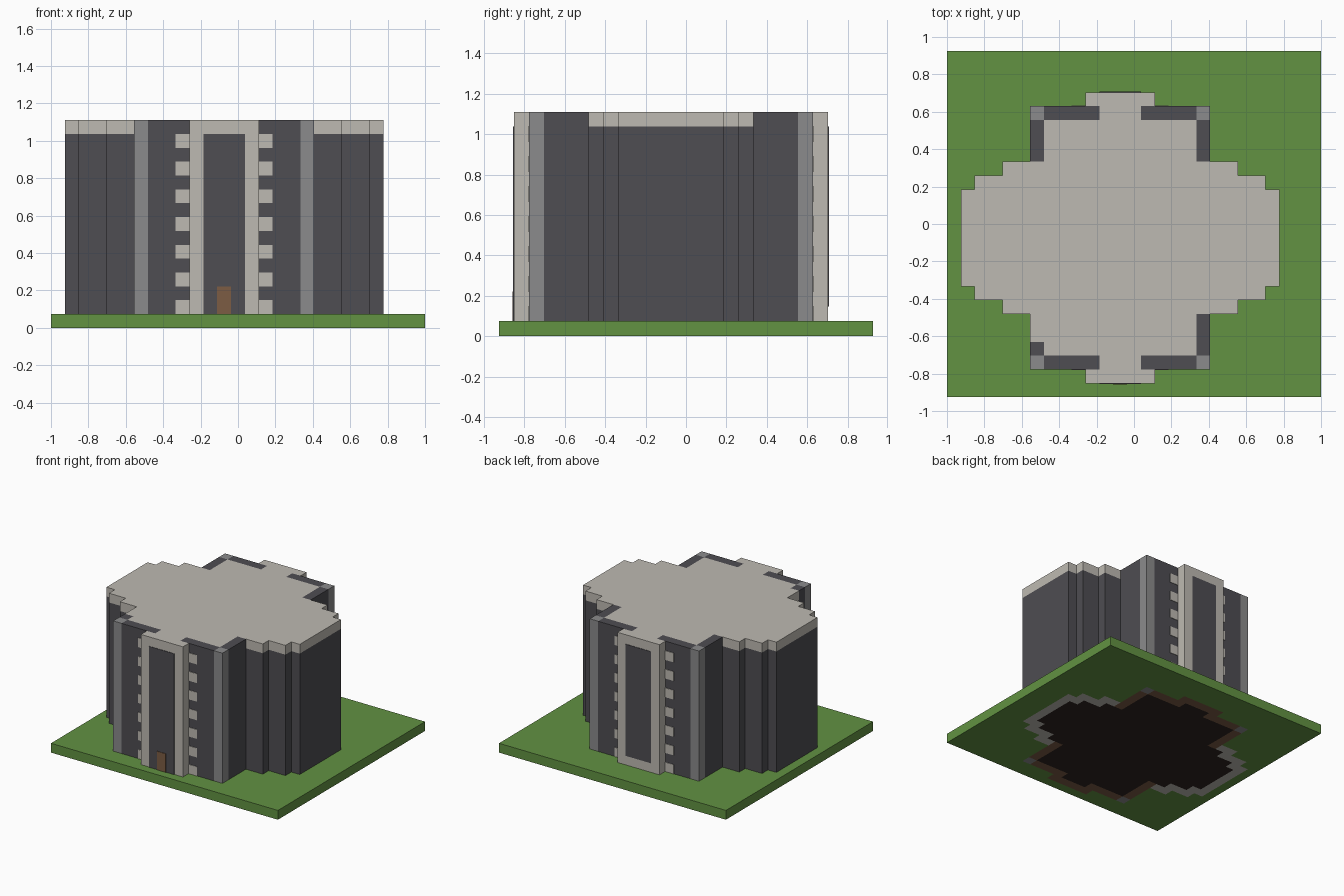
import bpy
import bmesh

if "Cube" in bpy.data.objects:
    bpy.data.objects.remove(bpy.data.objects["Cube"])

U = 2 / 27            # one building block
NX, NY, TOP = 27, 25, 15
PLATE = 0.05          # painted plate thickness, in blocks


def material(name, rgb):
    lin = [(c / 255 / 12.92) if c < 11 else ((c / 255 + 0.055) / 1.055) ** 2.4 for c in rgb]
    mat = bpy.data.materials.new(name)
    mat.use_nodes = True
    mat.diffuse_color = (*lin, 1)
    mat.node_tree.nodes["Principled BSDF"].inputs["Base Color"].default_value = (*lin, 1)
    return mat


GRASS = material("grass green", (98, 146, 66))
STONE = material("pale stone", (190, 186, 178))
DARK = material("dark cladding", (78, 77, 82))
GREY = material("mid grey", (139, 139, 140))
WOOD = material("brown wood", (124, 92, 68))
FLOOR = material("dark floor", (44, 35, 31))


def finish(name, bm, mats):
    """Scale block units to the model frame and make the object."""
    for v in bm.verts:
        v.co = ((v.co.x - NX / 2) * U, (v.co.y - NY / 2) * U, v.co.z * U)
    bmesh.ops.recalc_face_normals(bm, faces=bm.faces)
    mesh = bpy.data.meshes.new(name)
    bm.to_mesh(mesh)
    bm.free()
    for m in mats:
        mesh.materials.append(m)
    obj = bpy.data.objects.new(name, mesh)
    bpy.context.collection.objects.link(obj)


def add_prism(bm, outline, low, high):
    face = bm.faces.new([bm.verts.new((x, y, low)) for x, y in outline])
    new = bmesh.ops.extrude_face_region(bm, geom=[face], use_keep_orig=True)["geom"]
    for v in new:
        if isinstance(v, bmesh.types.BMVert):
            v.co.z = high


def prism(name, outline, low, high, mat):
    bm = bmesh.new()
    add_prism(bm, outline, low, high)
    finish(name, bm, [mat])


def rect(x0, x1, y0, y1):
    return [(x0, y0), (x1, y0), (x1, y1), (x0, y1)]


def flip_x(points):
    return [(25 - x, y) for x, y in points]


def flip_y(points):
    return [(x, 23 - y) for x, y in points]


# Lawn slab, with the building's footprint coloured on its underside
FOOTPRINT = [(10, 15, 1, 22), (6, 19, 2, 21), (4, 21, 6, 17), (2, 23, 7, 16), (1, 24, 8, 15)]


def inside(x, y):
    return any(a < x < b and c < y < d for a, b, c, d in FOOTPRINT)


def underside(x, y):
    if not inside(x, y):
        return 0
    if all(inside(x + dx, y + dy) for dx in (-1, 0, 1) for dy in (-1, 0, 1)):
        return 3
    if (6 < x < 7 or 18 < x < 19) and (y < 3 or y > 20):
        return 4
    return 2 if 6 < x < 19 else 1


bm = bmesh.new()
bmesh.ops.create_grid(bm, x_segments=NX, y_segments=NY, size=0.5)
for v in bm.verts:
    v.co = (round((v.co.x + 0.5) * NX), round((v.co.y + 0.5) * NY), 0)
bottom = list(bm.faces)
made = bmesh.ops.extrude_face_region(bm, geom=bottom, use_keep_orig=True)["geom"]
for v in made:
    if isinstance(v, bmesh.types.BMVert):
        v.co.z = 1
for f in bottom:
    c = f.calc_center_median()
    f.material_index = underside(c.x, c.y)
bmesh.ops.dissolve_limit(bm, angle_limit=0.01, verts=bm.verts, edges=bm.edges, delimit={'MATERIAL'})
finish("lawn", bm, [GRASS, STONE, WOOD, FLOOR, GREY])

# Central core
prism("core", rect(7, 18, 3, 20), 1, TOP, STONE)

# Stepped side wings with pale roof caps
steps = [(18, 6), (21, 6), (21, 7), (23, 7), (23, 8), (24, 8)]
wing = steps + flip_y(steps)[::-1]
for side, outline in (("left", wing), ("right", flip_x(wing))):
    prism(side + "_wing", outline, 1, TOP - 1, DARK)
    prism(side + "_wing_roof", outline, TOP - 1, TOP, STONE)

# Front and back towers
tower = [(10, 1), (15, 1), (15, 2), (14, 2), (14, 3), (11, 3), (11, 2), (10, 2)]
prism("front_tower", tower, 1, TOP, STONE)
prism("back_tower", flip_y(tower), 1, TOP, STONE)
prism("front_tower_panel", rect(11, 14, 1 - PLATE, 1), 1, TOP - 1, DARK)
prism("back_tower_panel", rect(11, 14, 22, 22 + PLATE), 2, TOP - 1, DARK)
prism("door", rect(12, 13, 1 - 2 * PLATE, 1 - PLATE), 1, 3, WOOD)

# Corner columns, dark walls and window rows, repeated in each quarter
for depth in ("front", "back"):
    for side in ("left", "right"):
        def place(points):
            if side == "right":
                points = flip_x(points)
            return flip_y(points) if depth == "back" else points

        tag = depth + "_" + side
        prism(tag + "_column", place(rect(18, 19, 2, 3)), 1, TOP, GREY)
        prism(tag + "_wall", place(rect(14, 18, 2, 3)), 1, TOP, DARK)
        if tag == "front_right":
            # this wall keeps a pale cap next to the wing
            prism(tag + "_side_wall", place(rect(18, 19, 3, 4)), 1, TOP, DARK)
            prism(tag + "_low_wall", place(rect(18, 19, 4, 6)), 1, TOP - 1, DARK)
            prism(tag + "_wall_cap", place(rect(18, 19, 4, 6)), TOP - 1, TOP, STONE)
        else:
            prism(tag + "_side_wall", place(rect(18, 19, 3, 6)), 1, TOP, DARK)
        bm = bmesh.new()
        for level in range(1, TOP - 1, 2):
            add_prism(bm, place(rect(15, 16, 2 - PLATE, 2)), level, level + 1)
        finish(tag + "_windows", bm, [STONE])
